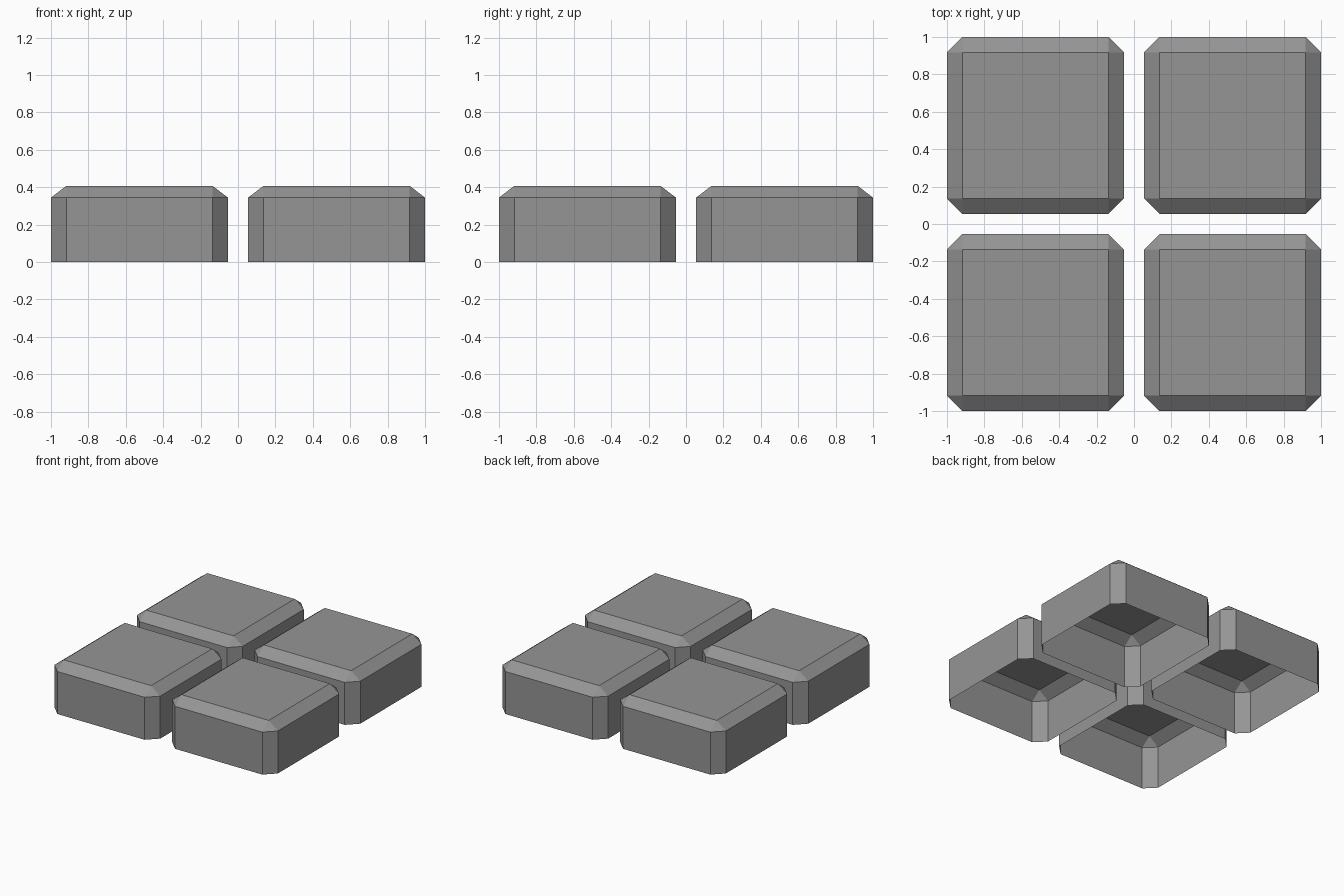
import bpy
import bmesh

cube = bpy.data.objects.get("Cube")
if cube:
    bpy.data.objects.remove(cube, do_unlink=True)

HALF_GAP = 0.054            # half the space between neighbouring blocks
SIZE = 1 - HALF_GAP         # width of one block
CENTRE = HALF_GAP + SIZE / 2
CHAMFER = 0.082
SHOULDER, TOP = 0.344, 0.407

# Plain grey stone colour
grey = bpy.data.materials.new("stone_grey")
grey.use_nodes = True
colour = (0.3, 0.3, 0.3, 1)
grey.diffuse_color = colour
grey.node_tree.nodes["Principled BSDF"].inputs["Base Color"].default_value = colour


def block_mesh():
    """Open-bottomed block with chamfered corners and top rim."""
    bm = bmesh.new()
    outer = SIZE / 2
    inner = outer - CHAMFER
    corners = [(1, 1), (-1, 1), (-1, -1), (1, -1)]

    # Octagonal outline, counter-clockwise, two points per corner
    outline = []
    for sx, sy in corners:
        pair = [(sx * outer, sy * inner), (sx * inner, sy * outer)]
        outline += pair if sx == sy else pair[::-1]

    base = [bm.verts.new((x, y, 0)) for x, y in outline]
    rim = [bm.verts.new((x, y, SHOULDER)) for x, y in outline]
    cap = [bm.verts.new((sx * inner, sy * inner, TOP)) for sx, sy in corners]

    # Walls
    for i in range(8):
        j = (i + 1) % 8
        bm.faces.new((base[i], base[j], rim[j], rim[i]))
    # Corner triangles and sloped rim
    for i in range(4):
        j = (i + 1) % 4
        bm.faces.new((rim[2 * i], rim[2 * i + 1], cap[i]))
        bm.faces.new((rim[2 * i + 1], rim[2 * j], cap[j], cap[i]))
    # Flat top
    bm.faces.new(cap)

    mesh = bpy.data.meshes.new("block")
    bm.to_mesh(mesh)
    bm.free()
    mesh.materials.append(grey)
    return mesh


# Four matching blocks in a square
mesh = block_mesh()
for side, sx in (("right", -1), ("left", 1)):
    for end, sy in (("front", -1), ("back", 1)):
        block = bpy.data.objects.new(f"block_{end}_{side}", mesh)
        block.location = (sx * CENTRE, sy * CENTRE, 0)
        bpy.context.collection.objects.link(block)
